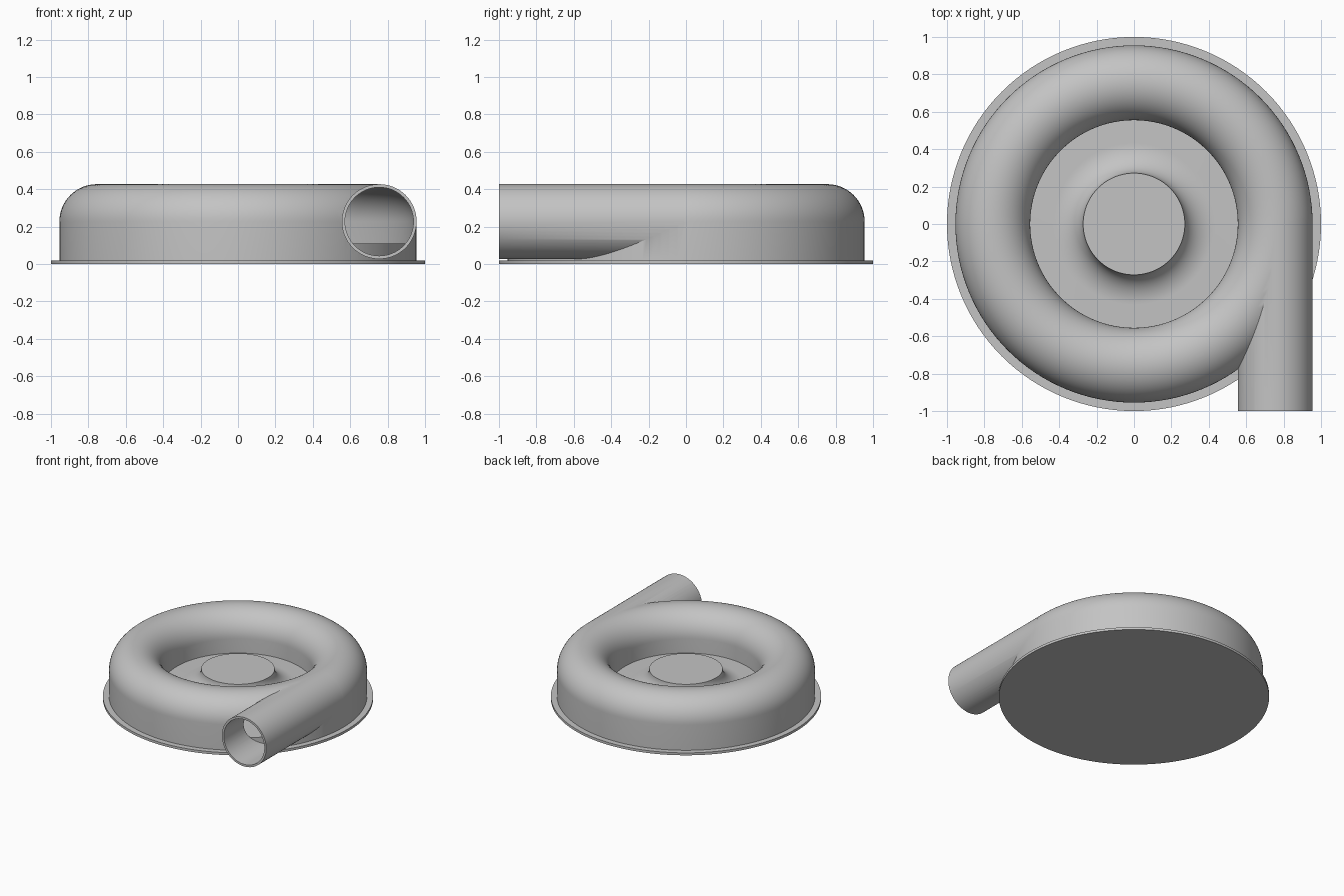
import bpy, bmesh, math
from mathutils import Matrix

if "Cube" in bpy.data.objects:
    bpy.data.objects.remove(bpy.data.objects["Cube"], do_unlink=True)

RING, TUBE, MID = 0.755, 0.2, 0.227   # volute centre radius, tube radius, centre height
WALL, BASE, FLOOR = 0.016, 0.02, 0.11
SIDES = 128

metal = bpy.data.materials.new("cast_grey")
metal.use_nodes = True
grey = (0.55, 0.55, 0.55, 1)
metal.diffuse_color = grey
metal.node_tree.nodes["Principled BSDF"].inputs["Base Color"].default_value = grey


def finish(name, bm):
    bmesh.ops.remove_doubles(bm, verts=bm.verts[:], dist=1e-5)
    bmesh.ops.recalc_face_normals(bm, faces=bm.faces[:])
    mesh = bpy.data.meshes.new(name)
    bm.to_mesh(mesh)
    bm.free()
    mesh.materials.append(metal)
    obj = bpy.data.objects.new(name, mesh)
    bpy.context.collection.objects.link(obj)
    return obj


def lathe(name, profile, closed=False):
    """Revolve (radius, height) points around z."""
    bm = bmesh.new()
    verts = [bm.verts.new((r, 0, z)) for r, z in profile]
    edges = [bm.edges.new(pair) for pair in zip(verts, verts[1:])]
    if closed:
        edges.append(bm.edges.new((verts[-1], verts[0])))
    bmesh.ops.spin(bm, geom=verts + edges, cent=(0, 0, 0), axis=(0, 0, 1),
                   angle=2 * math.pi, steps=SIDES)
    return finish(name, bm)


def arch(radius, bottom):
    """Closed section: half-round top on straight walls."""
    steps = 32
    pts = [(RING + radius * math.cos(math.pi * i / steps),
            MID + radius * math.sin(math.pi * i / steps)) for i in range(steps + 1)]
    return [(RING + radius, bottom)] + pts + [(RING - radius, bottom)]


def rod(name, radius, y0, y1):
    """Cylinder along y on the outlet axis."""
    bm = bmesh.new()
    place = Matrix.Translation((RING, (y0 + y1) / 2, MID)) @ Matrix.Rotation(math.pi / 2, 4, "X")
    bmesh.ops.create_cone(bm, cap_ends=True, segments=64, radius1=radius,
                          radius2=radius, depth=y1 - y0, matrix=place)
    return finish(name, bm)


def combine(target, tool, operation):
    mod = target.modifiers.new(operation.lower(), "BOOLEAN")
    mod.object, mod.operation, mod.solver = tool, operation, "EXACT"
    bpy.ops.object.select_all(action="DESELECT")
    bpy.context.view_layer.objects.active = target
    target.select_set(True)
    bpy.ops.object.modifier_apply(modifier=mod.name)
    bpy.data.objects.remove(tool, do_unlink=True)


# Volute shell with tangential outlet, hollowed out
volute = lathe("volute_housing", arch(TUBE, BASE), closed=True)
combine(volute, rod("outlet_pipe", TUBE, -1.0, -0.01), "UNION")
combine(volute, lathe("cavity_cutter", arch(TUBE - WALL, -0.05), closed=True), "DIFFERENCE")
combine(volute, rod("bore_cutter", TUBE - WALL - 0.001, -1.1, -0.005), "DIFFERENCE")

# Back plate flange
flange = lathe("base_flange", [(0, 0), (1, 0), (1, BASE), (0, BASE)])

# Raised floor sweeping up to the central hub
HUB_R, HUB_TOP, FLARE = 0.272, 0.24, 0.16
flare = [(HUB_R + FLARE * (1 - math.cos(a)), HUB_TOP - (HUB_TOP - FLOOR) * math.sin(a))
         for a in (math.pi / 2 * i / 16 for i in range(17))]
hub = lathe("hub_floor", [(0, HUB_TOP)] + flare + [(0.933, FLOOR), (0.933, BASE), (0, BASE)])

# Smooth shading with crisp edges
bpy.ops.object.select_all(action="DESELECT")
for obj in (volute, flange, hub):
    obj.select_set(True)
bpy.context.view_layer.objects.active = volute
bpy.ops.object.shade_smooth_by_angle(angle=math.radians(30))
